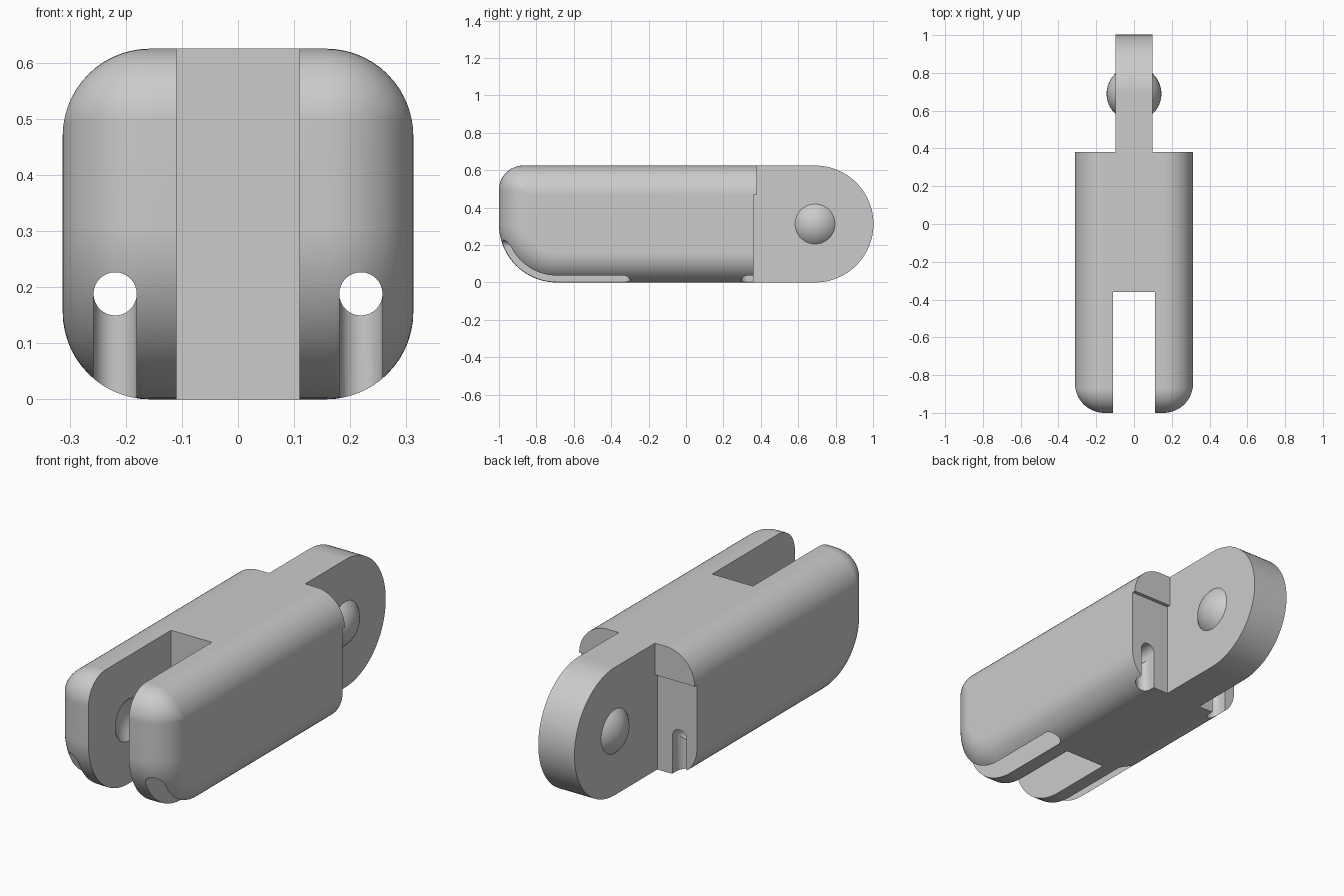
import bpy, bmesh, math
from mathutils import Matrix, Vector

cube = bpy.data.objects.get("Cube")
if cube:
    bpy.data.objects.remove(cube, do_unlink=True)

HALF, HEIGHT = 0.3125, 0.625      # half width and height of the link
EDGE = 0.156                      # rounding along the long edges
FORK, PIVOT = 0.11, 0.69          # fork half gap, pivot distance from centre

grey = bpy.data.materials.new("plain_grey")
grey.use_nodes = True
grey.diffuse_color = (0.6, 0.6, 0.6, 1)
grey.node_tree.nodes["Principled BSDF"].inputs["Base Color"].default_value = grey.diffuse_color


def finish(bm, name):
    bmesh.ops.recalc_face_normals(bm, faces=bm.faces)
    mesh = bpy.data.meshes.new(name)
    bm.to_mesh(mesh)
    bm.free()
    mesh.materials.append(grey)
    obj = bpy.data.objects.new(name, mesh)
    bpy.context.collection.objects.link(obj)
    return obj


def loft(rings, name):
    """Skin a list of equal-length rings and cap both ends."""
    bm = bmesh.new()
    rows = [[bm.verts.new(p) for p in ring] for ring in rings]
    n = len(rows[0])
    for a, b in zip(rows, rows[1:]):
        for i in range(n):
            j = (i + 1) % n
            bm.faces.new((a[i], a[j], b[j], b[i]))
    bm.faces.new(rows[0])
    bm.faces.new(rows[-1])
    return finish(bm, name)


def arc(cu, cv, r, start, end, steps):
    angles = [math.radians(start + (end - start) * i / steps) for i in range(steps + 1)]
    return [(cu + r * math.cos(a), cv + r * math.sin(a)) for a in angles]


def box(name, low, high):
    low, high = Vector(low), Vector(high)
    bm = bmesh.new()
    bmesh.ops.create_cube(bm, size=1)
    for v in bm.verts:
        v.co = (low + high) / 2 + v.co * (high - low)
    return finish(bm, name)


def ball(name, y, r):
    bm = bmesh.new()
    bmesh.ops.create_uvsphere(bm, u_segments=64, v_segments=32, radius=r,
                              matrix=Matrix.Translation((0, y, HEIGHT / 2)))
    return finish(bm, name)


def combine(target, tool, operation):
    mod = target.modifiers.new(operation.lower(), "BOOLEAN")
    mod.operation, mod.solver, mod.object = operation, "EXACT", tool
    bpy.context.view_layer.objects.active = target
    bpy.ops.object.modifier_apply(modifier=mod.name)
    bpy.data.objects.remove(tool, do_unlink=True)


def side_outline(x, inset):
    """Side profile of the body, shrunk everywhere but at the flat back."""
    top, low = max(0.13 - inset, 0.002), 0.31 - inset
    front, z0, z1, back = -1 + inset, inset, HEIGHT - inset, 0.38
    pts = [(back, z0), (back, z1)]
    pts += arc(front + top, z1 - top, top, 90, 180, 12)
    pts += arc(front + low, z0 + low, low, 180, 270, 24)
    return [(x, y, z) for y, z in pts]


# Body with rounded long edges and a rounded front
steps = [math.radians(90 * i / 14) for i in range(15)]
half = [(HALF - EDGE + EDGE * math.sin(a), EDGE * (1 - math.cos(a))) for a in steps]
stations = [(-x, d) for x, d in reversed(half)] + half
body = loft([side_outline(x, d) for x, d in stations], "hinge_link")

# Back step under the upper lip
combine(body, box("lip_cutter", (-1, 0.362, -1), (1, 1, 0.47)), "DIFFERENCE")

# Rear tongue with a round end and pivot bumps on both sides
tongue_outline = [(0.3, HEIGHT), (0.3, 0)] + arc(PIVOT, HEIGHT / 2, HEIGHT / 2, -90, 90, 48)
tongue = loft([[(x, y, z) for y, z in tongue_outline] for x in (-0.098, 0.098)], "tongue")
combine(tongue, ball("pivot_bumps", PIVOT, 0.145), "UNION")
combine(body, tongue, "UNION")

# Front fork gap and its pivot dimples
combine(body, box("fork_cutter", (-FORK, -2, -1), (FORK, -0.36, 1)), "DIFFERENCE")
combine(body, ball("dimple_cutter", -PIVOT, 0.15), "DIFFERENCE")

# Cord holes, opening into round-ended grooves at both ends
R, HOLE_Z = 0.0385, 0.188
for cx in (-0.219, 0.219):
    rim = arc(cx, HOLE_Z, R, 0, 348.75, 31)
    hole = loft([[(x, y, z) for x, z in rim] for y in (-1.2, 0.6)], "hole_cutter")
    combine(body, hole, "DIFFERENCE")
    for centre, open_end, turn in ((-0.338, -1.2, 0), (0.332, 0.6, 180)):
        plan = arc(cx, centre, R, turn, turn + 180, 16)
        plan += [(plan[-1][0], open_end), (plan[0][0], open_end)]
        groove = loft([[(x, y, z) for x, y in plan] for z in (-0.2, HOLE_Z + 0.001)], "groove_cutter")
        combine(body, groove, "DIFFERENCE")

# Smooth shading with crisp edges
bpy.ops.object.select_all(action="DESELECT")
body.select_set(True)
bpy.context.view_layer.objects.active = body
bpy.ops.object.shade_smooth_by_angle(angle=math.radians(30))
normals = body.modifiers.new("weighted_normals", "WEIGHTED_NORMAL")
normals.keep_sharp = True
